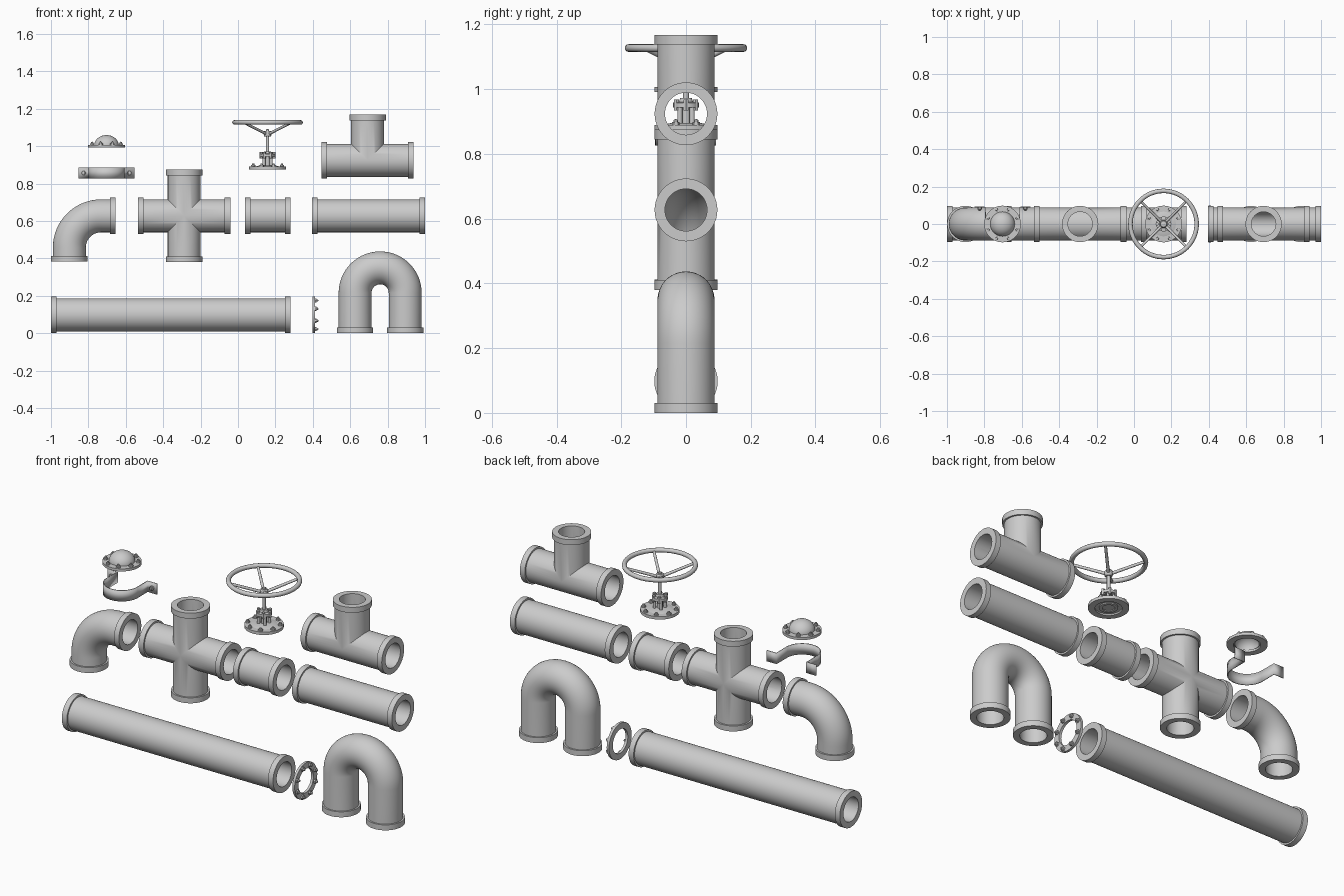
import bpy, bmesh
from math import sin, cos, pi, radians
from mathutils import Vector, Matrix

if "Cube" in bpy.data.objects:
    bpy.data.objects.remove(bpy.data.objects["Cube"])

N = 48                                # sides of a pipe
R, BORE, FLANGE, LIP = 0.088, 0.065, 0.097, 0.03
X, Y, Z = Vector((1, 0, 0)), Vector((0, 1, 0)), Vector((0, 0, 1))


def skin(bm, rows, wrap=True):
    """Join rows of points with quads (each row is a closed loop if wrap)."""
    vs = [[bm.verts.new(p) for p in row] for row in rows]
    n = len(rows[0])
    for a, b in zip(vs, vs[1:]):
        for j in range(n if wrap else n - 1):
            k = (j + 1) % n
            bm.faces.new((a[j], a[k], b[k], b[j]))


def finish(bm, name):
    bmesh.ops.remove_doubles(bm, verts=bm.verts, dist=0.0002)
    bmesh.ops.recalc_face_normals(bm, faces=bm.faces)
    me = bpy.data.meshes.new(name)
    bm.to_mesh(me)
    bm.free()
    ob = bpy.data.objects.new(name, me)
    bpy.context.collection.objects.link(ob)
    bpy.ops.object.select_all(action='DESELECT')
    bpy.context.view_layer.objects.active = ob
    ob.select_set(True)
    bpy.ops.object.shade_smooth_by_angle(angle=radians(32))
    return ob


def arm(bm, origin, d, side, length, start=lambda p: 0):
    """Flanged hollow arm; start(p) mitres its inner end."""
    prof = [(None, BORE), (length, BORE), (length, FLANGE),
            (length - LIP, FLANGE), (length - LIP, R), (None, R)]
    rows = []
    for t, r in prof:
        row = []
        for j in range(N):
            c, s = r * cos(2 * pi * j / N), r * sin(2 * pi * j / N)
            row.append(origin + d * (start(c) if t is None else t) + side * c + Y * s)
        rows.append(row)
    skin(bm, rows)


def bend(bm, centre, rad, a0, a1, steps):
    """Hollow pipe bend in the xz plane."""
    for r in (BORE, R):
        rows = []
        for i in range(steps + 1):
            a = a0 + (a1 - a0) * i / steps
            u = X * cos(a) + Z * sin(a)
            rows.append([centre + u * (rad + r * cos(2 * pi * j / N)) + Y * r * sin(2 * pi * j / N)
                         for j in range(N)])
        skin(bm, rows)


def lathe(bm, prof, M, n=32):
    """Revolve (radius, height) points about the local z of M."""
    skin(bm, [[M @ Vector((r * cos(2 * pi * j / n), r * sin(2 * pi * j / n), h))
               for j in range(n)] for r, h in prof])


def bolt(bm, M):
    lathe(bm, [(0, 0), (0.012, 0), (0.012, 0.008), (0.007, 0.009), (0.006, 0.016), (0, 0.018)], M, 6)


def bolted_ring(bm, M, t=0.014):
    lathe(bm, [(BORE, 0), (0.098, 0), (0.098, t), (BORE, t), (BORE, 0)], M, N)
    for k in range(8):
        bolt(bm, M @ Matrix.Rotation((k + 0.5) * pi / 4, 4, 'Z') @ Matrix.Translation((0.083, 0, t)))


# Straight pipes
for name, x0, x1, z in (("long_pipe", -1.0, 0.28, 0.098), ("short_pipe", 0.037, 0.28, 0.627),
                        ("medium_pipe", 0.395, 1.0, 0.627)):
    bm = bmesh.new()
    for s in (-1, 1):
        arm(bm, Vector(((x0 + x1) / 2, 0, z)), X * s, Z, (x1 - x0) / 2)
    finish(bm, name)

# Cross fitting
bm = bmesh.new()
for d, side in ((X, Z), (-X, Z), (Z, X), (-Z, X)):
    arm(bm, Vector((-0.288, 0, 0.627)), d, side, 0.247, abs)
finish(bm, "cross_fitting")

# Tee fitting
bm = bmesh.new()
tee = Vector((0.693, 0, 0.924))
for d in (X, -X):
    arm(bm, tee, d, Z, 0.246, lambda p: max(p, 0))
arm(bm, tee, Z, X, 0.244, abs)
finish(bm, "tee_fitting")

# Elbow
bm = bmesh.new()
er = 0.17
ec = Vector((-0.902 + er, 0, 0.627 - er))
bend(bm, ec, er, pi / 2, pi, 16)
arm(bm, ec + Z * er, X, Z, 0.248 - er)
arm(bm, ec - X * er, -Z, -X, 0.245 - er)
finish(bm, "elbow")

# U bend
bm = bmesh.new()
uc = Vector((0.76, 0, 0.215))
bend(bm, uc, 0.134, 0, pi, 32)
for s in (-1, 1):
    arm(bm, uc + X * s * 0.134, -Z, X * s, 0.215)
finish(bm, "u_bend")

# Loose flange ring
bm = bmesh.new()
bolted_ring(bm, Matrix.Translation((0.398, 0, 0.098)) @ Matrix.Rotation(pi / 2, 4, 'Y'))
finish(bm, "flange_ring")

# Domed end cap (hollow underneath)
bm = bmesh.new()
M = Matrix.Translation((-0.703, 0, 0.992))
bolted_ring(bm, M)
arc = [i * pi / 20 for i in range(11)]
lathe(bm, [(0.066 * cos(a), 0.01 + 0.057 * sin(a)) for a in arc]
      + [(0.058 * cos(a), 0.005 + 0.052 * sin(a)) for a in arc[::-1]] + [(0.066, 0.01)], M)
finish(bm, "end_cap")

# Wall strap
bm = bmesh.new()
path = [(-0.15, 0.09), (-0.092, 0.09)]
path += [(-0.092 * cos(i * pi / 24), -0.092 * sin(i * pi / 24)) for i in range(25)]
path += [(0.092, 0.09), (0.15, 0.09)]
skin(bm, [[Vector((x - 0.703, y, z)) for x, y in path] for z in (0.826, 0.885)], wrap=False)
strap = finish(bm, "pipe_strap")
mod = strap.modifiers.new("thickness", 'SOLIDIFY')
mod.thickness, mod.offset = 0.006, 0
bm = bmesh.new()
for s in (-1, 1):
    bolt(bm, Matrix.Translation((-0.703 + s * 0.122, 0.087, 0.856)) @ Matrix.Rotation(pi / 2, 4, 'X'))
finish(bm, "strap_bolts")

# Valve base, bonnet and stem
bm = bmesh.new()
V = Matrix.Translation((0.158, 0, 0.874))
bolted_ring(bm, V, 0.016)
lathe(bm, [(0, 0.006), (0.03, 0.006), (0.03, 0.002), (0.045, 0.002), (0.045, 0.008), (0.066, 0.008),
           (0.066, 0.016), (0.045, 0.022), (0, 0.022)], V)
lathe(bm, [(0, 0.02), (0.014, 0.02), (0.014, 0.075), (0, 0.075)], V)
lathe(bm, [(0, 0.07), (0.04, 0.07), (0.04, 0.084), (0.022, 0.086), (0.018, 0.098), (0, 0.098)], V)
for k in range(4):
    Q = V @ Matrix.Rotation((k + 0.5) * pi / 2, 4, 'Z')
    lathe(bm, [(0, 0.016), (0.008, 0.016), (0.008, 0.072), (0, 0.072)],
          Q @ Matrix.Translation((0.027, 0, 0)), 12)
for k in range(6):
    Q = V @ Matrix.Rotation(k * pi / 3, 4, 'Z') @ Matrix.Translation((0.034, 0, 0))
    lathe(bm, [(0, 0.06), (0.009, 0.06), (0.009, 0.094), (0, 0.094)], Q, 6)
lathe(bm, [(0, 0.09), (0.009, 0.09), (0.009, 0.215), (0, 0.218)], V, 16)
finish(bm, "valve_body")

# Hand wheel
bm = bmesh.new()
W = Matrix.Translation((0.158, 0, 0))
lathe(bm, [(0.177 + 0.012 * cos(i * pi / 6), 1.127 + 0.012 * sin(i * pi / 6)) for i in range(13)], W, 64)
lathe(bm, [(0, 1.05), (0.016, 1.05), (0.02, 1.056), (0.02, 1.076), (0.016, 1.082), (0, 1.082)], W, 24)
for k in range(4):
    a = (k + 0.5) * pi / 2
    p = Vector((0.158 + 0.012 * cos(a), 0.012 * sin(a), 1.066))
    q = Vector((0.158 + 0.174 * cos(a), 0.174 * sin(a), 1.124))
    S = Matrix.Translation(p) @ (q - p).to_track_quat('Z', 'Y').to_matrix().to_4x4()
    L = (q - p).length
    lathe(bm, [(0, 0), (0.008, 0), (0.007, L), (0, L)], S, 12)
finish(bm, "hand_wheel")
